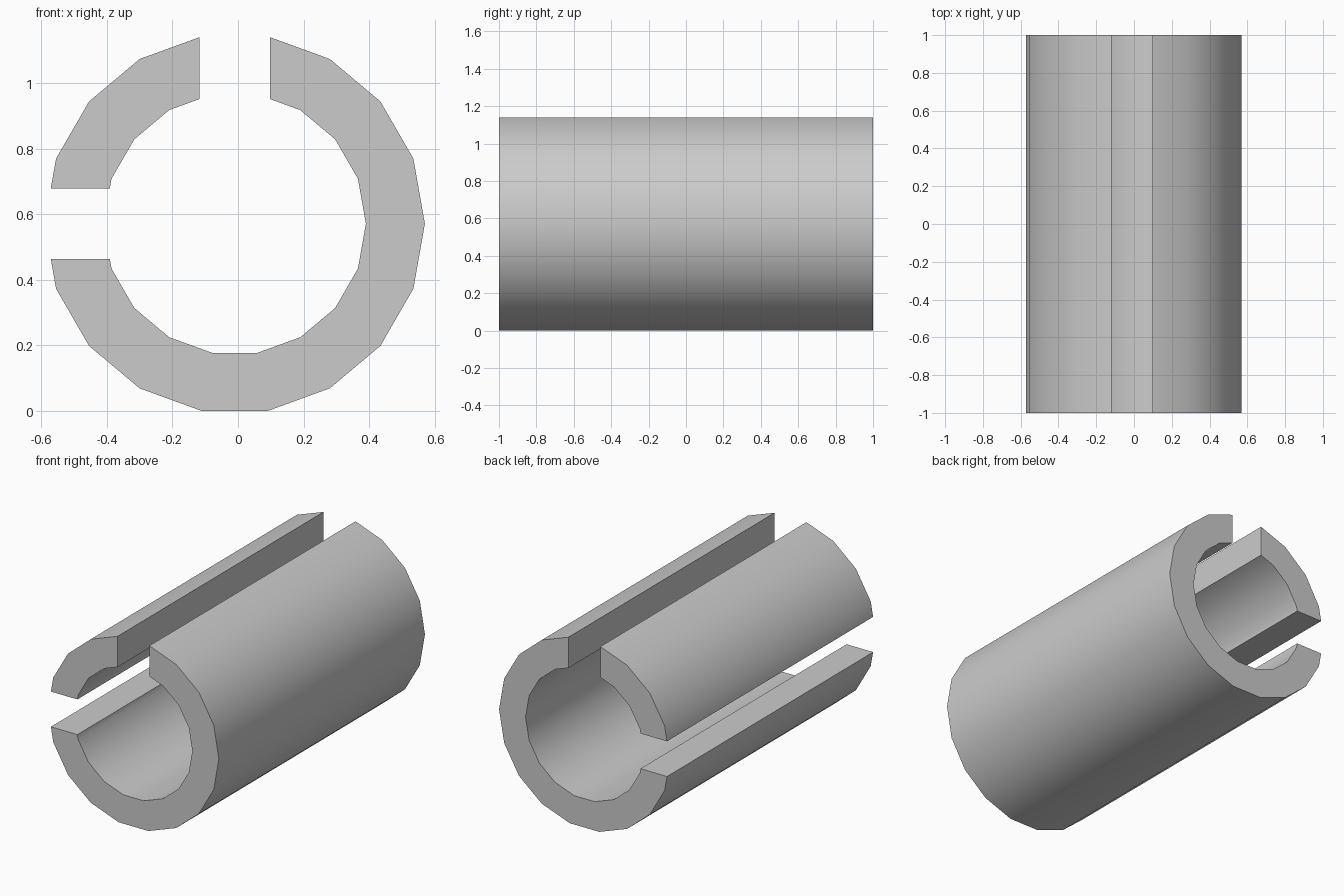
import bpy
import bmesh
from math import radians, sin, cos
from mathutils import Vector

cube = bpy.data.objects.get("Cube")
if cube:
    bpy.data.objects.remove(cube)

OUTER, INNER = 0.58, 0.40
STEP = 20
HALF_SLOT = 0.108
CENTRE = Vector((-0.01, 0, 0.571))

grey = bpy.data.materials.new("light_grey")
grey.use_nodes = True
grey.diffuse_color = (0.6, 0.6, 0.6, 1)
grey.node_tree.nodes["Principled BSDF"].inputs["Base Color"].default_value = (0.6, 0.6, 0.6, 1)


def ring_point(radius, degrees):
    return Vector((radius * cos(radians(degrees)), 0, radius * sin(radians(degrees))))


def slot_point(radius, inside, outside, axis, limit):
    """Point where the ring edge between two angles meets the slot wall."""
    a, b = ring_point(radius, inside), ring_point(radius, outside)
    return a.lerp(b, (limit - a[axis]) / (b[axis] - a[axis]))


def shell(name, first, last, start_wall, end_wall):
    """Faceted tube wall swept between two slot walls, each (axis, limit)."""
    stations = []
    for radius in (OUTER, INNER):
        points = [slot_point(radius, first, first - STEP, *start_wall)]
        points += [ring_point(radius, d) for d in range(first, last + 1, STEP)]
        points.append(slot_point(radius, last, last + STEP, *end_wall))
        stations.append(points)

    bm = bmesh.new()
    loops = []
    for outer, inner in zip(*stations):
        corners = [(outer, -1), (outer, 1), (inner, 1), (inner, -1)]
        loops.append([bm.verts.new(p + CENTRE + Vector((0, y, 0))) for p, y in corners])
    for a, b in zip(loops, loops[1:]):
        for i in range(4):
            j = (i + 1) % 4
            bm.faces.new((a[i], a[j], b[j], b[i]))
    bm.faces.new(loops[0])
    bm.faces.new(loops[-1])
    bmesh.ops.recalc_face_normals(bm, faces=bm.faces)

    mesh = bpy.data.meshes.new(name)
    bm.to_mesh(mesh)
    bm.free()
    mesh.materials.append(grey)
    obj = bpy.data.objects.new(name, mesh)
    bpy.context.collection.objects.link(obj)
    bpy.ops.object.select_all(action="DESELECT")
    obj.select_set(True)
    bpy.context.view_layer.objects.active = obj
    bpy.ops.object.shade_smooth_by_angle(angle=radians(30))


X, Z = 0, 2
# Short wall between the top slot and the side slot
shell("upper_right_wall", 120, 160, (X, -HALF_SLOT), (Z, HALF_SLOT))
# Long wall from the side slot, under the bottom, up to the top slot
shell("main_wall", 200, 420, (Z, -HALF_SLOT), (X, HALF_SLOT))
